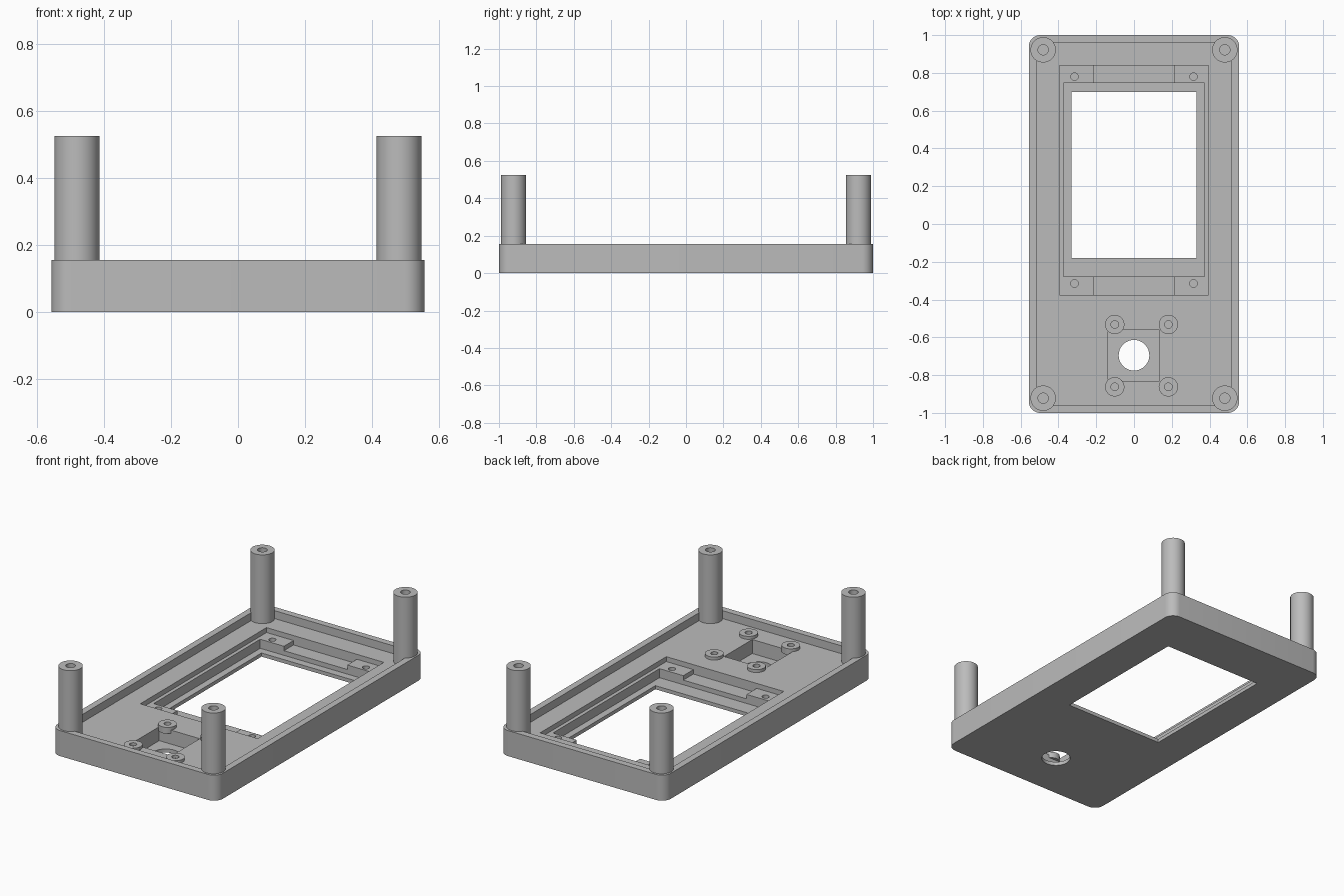
import bpy, bmesh, math

old = bpy.data.objects.get("Cube")
if old:
    bpy.data.objects.remove(old, do_unlink=True)

grey = bpy.data.materials.new("plain grey")
grey.use_nodes = True
GREY = (0.5, 0.5, 0.5, 1)
grey.diffuse_color = GREY
grey.node_tree.nodes["Principled BSDF"].inputs["Base Color"].default_value = GREY

RIM, FLOOR, POST_TOP = 0.155, 0.107, 0.525
SKIN = 0.022          # thickness of the front panel under the pockets


def add_object(name, bm):
    bmesh.ops.recalc_face_normals(bm, faces=bm.faces)
    mesh = bpy.data.meshes.new(name)
    bm.to_mesh(mesh)
    bm.free()
    mesh.materials.append(grey)
    ob = bpy.data.objects.new(name, mesh)
    bpy.context.collection.objects.link(ob)
    return ob


def box(name, x0, x1, y0, y1, z0, z1, corner=0):
    bm = bmesh.new()
    bmesh.ops.create_cube(bm, size=1)
    for v in bm.verts:
        v.co = ((x0, x1)[v.co.x > 0], (y0, y1)[v.co.y > 0], (z0, z1)[v.co.z > 0])
    if corner:
        upright = [e for e in bm.edges if abs(e.verts[0].co.z - e.verts[1].co.z) > 0.01]
        bmesh.ops.bevel(bm, geom=upright, offset=corner, segments=8,
                        profile=0.5, affect='EDGES')
    return add_object(name, bm)


def rod(name, x, y, r, z0, z1, sides=40):
    bm = bmesh.new()
    bmesh.ops.create_cone(bm, cap_ends=True, segments=sides, radius1=r, radius2=r, depth=z1 - z0)
    bmesh.ops.translate(bm, verts=bm.verts, vec=(x, y, (z0 + z1) / 2))
    return add_object(name, bm)


def tube(name, x, y, r_out, r_in, z0, z1, sides=48):
    """Ring-shaped section swept round an upright axis."""
    bm = bmesh.new()
    rings = []
    for r, z in ((r_out, z0), (r_out, z1), (r_in, z1), (r_in, z0)):
        rings.append([bm.verts.new((x + r * math.cos(a), y + r * math.sin(a), z))
                      for a in (math.tau * i / sides for i in range(sides))])
    for k in range(4):
        a, b = rings[k], rings[(k + 1) % 4]
        for i in range(sides):
            j = (i + 1) % sides
            bm.faces.new((a[i], a[j], b[j], b[i]))
    return add_object(name, bm)


def cut(target, cutter):
    mod = target.modifiers.new("cut", 'BOOLEAN')
    mod.operation, mod.solver, mod.object = 'DIFFERENCE', 'EXACT', cutter
    graph = bpy.context.evaluated_depsgraph_get()
    mesh = bpy.data.meshes.new_from_object(target.evaluated_get(graph))
    target.modifiers.clear()
    target.data = mesh
    bpy.data.objects.remove(cutter, do_unlink=True)


def smooth(ob):
    bpy.ops.object.select_all(action='DESELECT')
    ob.select_set(True)
    bpy.context.view_layer.objects.active = ob
    bpy.ops.object.shade_smooth_by_angle(angle=math.radians(30))


# Tray with a raised rim
tray = box("tray", -0.557, 0.557, -1, 1, 0, RIM, corner=0.06)
cut(tray, box("rim_cutter", -0.517, 0.517, -0.96, 0.96, FLOOR, 0.3))

# Screen recess: mounting ledges, gaps between them, deep pocket, window
cut(tray, box("ledge_cutter", -0.395, 0.395, -0.375, 0.838, 0.077, 0.3))
cut(tray, box("gap_cutter", -0.213, 0.213, -0.375, 0.838, 0.05, 0.3))
cut(tray, box("pocket_cutter", -0.373, 0.373, -0.278, 0.746, SKIN, 0.3))
cut(tray, box("window_cutter", -0.332, 0.332, -0.18, 0.70, -0.1, 0.3))
for x in (-0.315, 0.315):
    for y in (-0.315, 0.78):
        cut(tray, rod("ledge_hole_cutter", x, y, 0.02, 0.04, 0.3))

# Control pocket with its round opening
cut(tray, box("control_cutter", -0.138, 0.135, -0.83, -0.56, SKIN, 0.3))
cut(tray, rod("opening_cutter", 0, -0.695, 0.081, -0.1, 0.3, 64))
smooth(tray)

# Low screw bosses around the control pocket
for x, side in ((-0.102, "right"), (0.182, "left")):
    for y, end in ((-0.862, "front"), (-0.532, "back")):
        smooth(tube(f"boss_{end}_{side}", x, y, 0.051, 0.02, FLOOR - 0.02, 0.125))

# Tall hollow corner posts
for x, side in ((-0.481, "right"), (0.481, "left")):
    for y, end in ((-0.922, "front"), (0.922, "back")):
        smooth(tube(f"post_{end}_{side}", x, y, 0.067, 0.027, FLOOR - 0.01, POST_TOP))
